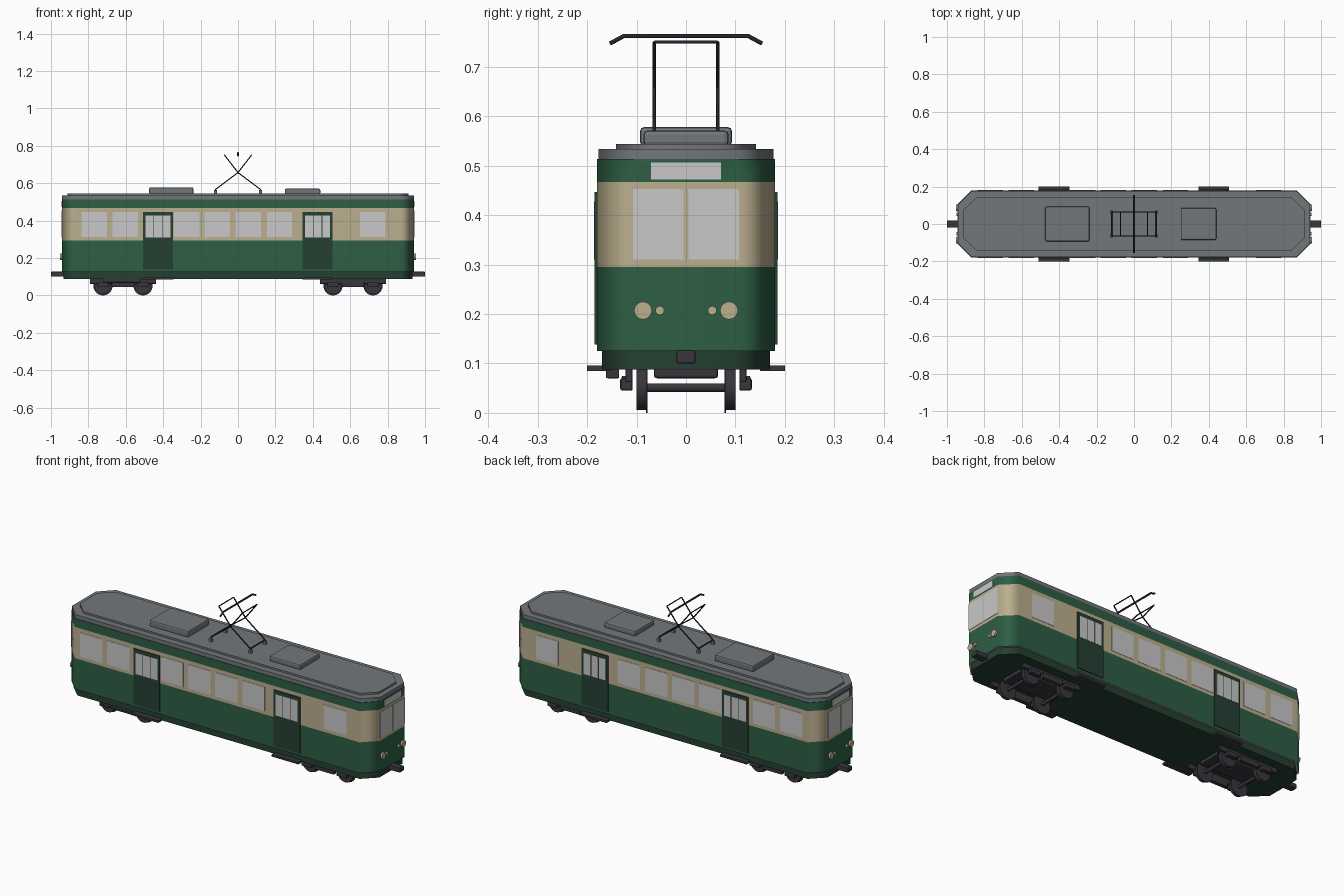
import bpy
import bmesh
from math import radians
from mathutils import Matrix, Vector

cube = bpy.data.objects.get("Cube")
if cube:
    bpy.data.objects.remove(cube, do_unlink=True)


def material(name, *rgb):
    m = bpy.data.materials.new(name)
    m.use_nodes = True
    m.diffuse_color = (*rgb, 1)
    m.node_tree.nodes["Principled BSDF"].inputs["Base Color"].default_value = (*rgb, 1)
    return m


GREEN = material("body green", 0.027, 0.112, 0.058)
DARK = material("dark green", 0.018, 0.051, 0.032)
CREAM = material("cream", 0.50, 0.43, 0.275)
GLASS = material("pale glass", 0.58, 0.58, 0.58)
GREY = material("roof grey", 0.17, 0.185, 0.195)
UNDER = material("underframe", 0.04, 0.037, 0.045)
BLACK = material("pantograph black", 0.021, 0.019, 0.026)


def add(name, bm, mats):
    mesh = bpy.data.meshes.new(name)
    bmesh.ops.recalc_face_normals(bm, faces=bm.faces[:])
    bm.to_mesh(mesh)
    bm.free()
    for m in mats:
        mesh.materials.append(m)
    ob = bpy.data.objects.new(name, mesh)
    bpy.context.collection.objects.link(ob)
    return ob


def smooth(ob, angle):
    bpy.ops.object.select_all(action='DESELECT')
    ob.select_set(True)
    bpy.context.view_layer.objects.active = ob
    bpy.ops.object.shade_smooth_by_angle(angle=radians(angle))


def box(name, x, y, z, mat, bevel=0.0):
    """Box from (min, max) pairs."""
    bm = bmesh.new()
    bmesh.ops.create_cube(bm, size=1)
    for v in bm.verts:
        v.co = [(a + b) / 2 + c * (b - a) for c, (a, b) in zip(v.co, (x, y, z))]
    ob = add(name, bm, [mat])
    if bevel:
        mod = ob.modifiers.new("soft edges", 'BEVEL')
        mod.width, mod.segments = bevel, 2
    return ob


def disc(name, centre, radius, depth, axis, mat, sides=20):
    bm = bmesh.new()
    turn = Matrix.Rotation(radians(90), 4, 'Y' if axis == 'X' else 'X')
    bmesh.ops.create_cone(bm, cap_ends=True, segments=sides, radius1=radius,
                          radius2=radius, depth=depth,
                          matrix=Matrix.Translation(centre) @ turn)
    ob = add(name, bm, [mat])
    smooth(ob, 40)
    return ob


def shell(name, hx, hy, cx, cy, heights, mats, bottom):
    """Stacked bands on a rectangle with cut corners, one material per band."""
    outline = [(hx, cy), (cx, hy), (-cx, hy), (-hx, cy),
               (-hx, -cy), (-cx, -hy), (cx, -hy), (hx, -cy)]
    bm = bmesh.new()
    rings = [[bm.verts.new((x, y, z)) for x, y in outline] for z in heights]
    palette = list(dict.fromkeys(mats + [bottom]))
    for low, high, mat in zip(rings, rings[1:], mats):
        for i in range(8):
            j = (i + 1) % 8
            face = bm.faces.new((low[i], low[j], high[j], high[i]))
            face.material_index = palette.index(mat)
    bm.faces.new(rings[0]).material_index = palette.index(bottom)
    bm.faces.new(rings[-1]).material_index = palette.index(mats[-1])
    ob = add(name, bm, palette)
    smooth(ob, 55)
    mod = ob.modifiers.new("even shading", 'WEIGHTED_NORMAL')
    mod.keep_sharp = True
    mod.weight = 90
    return ob


def rod(name, points, radius, mat):
    curve = bpy.data.curves.new(name, 'CURVE')
    curve.dimensions = '3D'
    curve.bevel_depth, curve.bevel_resolution = radius, 1
    curve.use_fill_caps = True
    line = curve.splines.new('POLY')
    line.points.add(len(points) - 1)
    for p, co in zip(line.points, points):
        p.co = (*co, 1)
    curve.materials.append(mat)
    ob = bpy.data.objects.new(name, curve)
    bpy.context.collection.objects.link(ob)
    return ob


def span(a, b):
    return (min(a, b), max(a, b))


# Body bands, skirt and stepped roof
HX, HY = 0.941, 0.18
shell("skirt", 0.932, 0.17, 0.86, 0.10, [0.088, 0.126], [DARK], DARK)
shell("body", HX, HY, 0.868, 0.107, [0.125, 0.295, 0.467, 0.513],
      [GREEN, CREAM, GREEN], CREAM)
shell("roof_edge", 0.94, 0.177, 0.867, 0.103, [0.512, 0.534], [GREY], GREY)
shell("roof_top", 0.912, 0.142, 0.842, 0.075, [0.533, 0.544], [GREY], GREY)
box("roof_unit_large", (-0.475, -0.238), (-0.093, 0.093), (0.54, 0.578), GREY, 0.008)
box("roof_unit_small", (0.25, 0.44), (-0.086, 0.086), (0.54, 0.571), GREY, 0.008)

# Side windows, doors and steps on both sides
WINDOWS = [-0.768, -0.602, -0.275, -0.11, 0.055, 0.222, 0.72]
for s, side in ((-1, "right"), (1, "left")):
    for n, x in enumerate(WINDOWS):
        box(f"{side}_window_{n + 1}", (x - 0.068, x + 0.068),
            span(s * HY, s * (HY + 0.0015)), (0.313, 0.445), GLASS)
    for x in (-0.428, 0.426):
        box(f"{side}_door", (x - 0.08, x + 0.08), span(s * (HY - 0.01), s * 0.185),
            (0.138, 0.447), DARK)
        for k in (-1, 0, 1):
            mid = x + k * 0.046
            box(f"{side}_door_pane", (mid - 0.021, mid + 0.021),
                span(s * 0.185, s * 0.1862), (0.31, 0.427), GLASS)
        box(f"{side}_step", (x - 0.082, x + 0.082), span(s * 0.15, s * 0.2),
            (0.085, 0.096), UNDER)

# Both cab ends: windscreens, display, lamps, coupler
for e, end in ((1, "left"), (-1, "right")):
    skin = span(e * HX, e * (HX + 0.002))
    for s in (-1, 1):
        box(f"{end}_windscreen", skin, span(s * 0.005, s * 0.107), (0.31, 0.453), GLASS)
        disc(f"{end}_headlight", (e * (HX + 0.002), s * 0.087, 0.207), 0.018, 0.016, 'X', CREAM)
        disc(f"{end}_marker_light", (e * (HX + 0.002), s * 0.053, 0.207), 0.009, 0.012, 'X', CREAM, 12)
    box(f"{end}_display", skin, (-0.071, 0.071), (0.472, 0.506), GLASS)
    box(f"{end}_coupler", span(e * 0.92, e), (-0.019, 0.019), (0.1, 0.127), UNDER, 0.004)

# Two bogies with wheels, frames and axle boxes
for c in (-0.615, 0.615):
    box("bogie_bolster", (c - 0.15, c + 0.15), (-0.065, 0.065), (0.07, 0.092), UNDER, 0.006)
    for s in (-1, 1):
        box("bogie_frame", (c - 0.177, c + 0.177), span(s * 0.108, s * 0.122),
            (0.062, 0.09), UNDER, 0.003)
        box("bogie_spring_plank", (c - 0.06, c + 0.06), span(s * 0.108, s * 0.13),
            (0.045, 0.075), UNDER, 0.003)
    for x in (c - 0.107, c + 0.107):
        rod("axle", [(x, -0.1, 0.051), (x, 0.1, 0.051)], 0.01, UNDER)
        for s in (-1, 1):
            disc("wheel", (x, s * 0.09, 0.051), 0.045, 0.02, 'Y', UNDER, 24)
            disc("wheel_flange", (x, s * 0.0795, 0.051), 0.051, 0.003, 'Y', UNDER, 24)
            box("axle_box", (x - 0.03, x + 0.03), span(s * 0.108, s * 0.133),
                (0.045, 0.07), UNDER, 0.004)
box("equipment_box", (-0.72, -0.52), (-0.162, -0.135), (0.07, 0.09), UNDER, 0.003)

# Pantograph: feet, base frame, crossed arms and contact bow
for x in (-0.12, 0.12):
    for s in (-1, 1):
        box("insulator", (x - 0.008, x + 0.008), span(s * 0.056, s * 0.072),
            (0.54, 0.563), GREY, 0.002)
    rod("base_bar", [(x, -0.064, 0.567), (x, 0.064, 0.567)], 0.004, BLACK)
    rod("top_bar", [(-x * 0.6, -0.064, 0.75), (-x * 0.6, 0.064, 0.75)], 0.003, BLACK)
    for y in (-0.064, 0.064):
        rod("pantograph_arm", [(x, y, 0.567), (0, y, 0.657), (-x * 0.6, y, 0.75)],
            0.0035, BLACK)
rod("contact_bow", [(0, -0.154, 0.747), (0, -0.126, 0.762),
                    (0, 0.126, 0.762), (0, 0.154, 0.747)], 0.005, BLACK)
